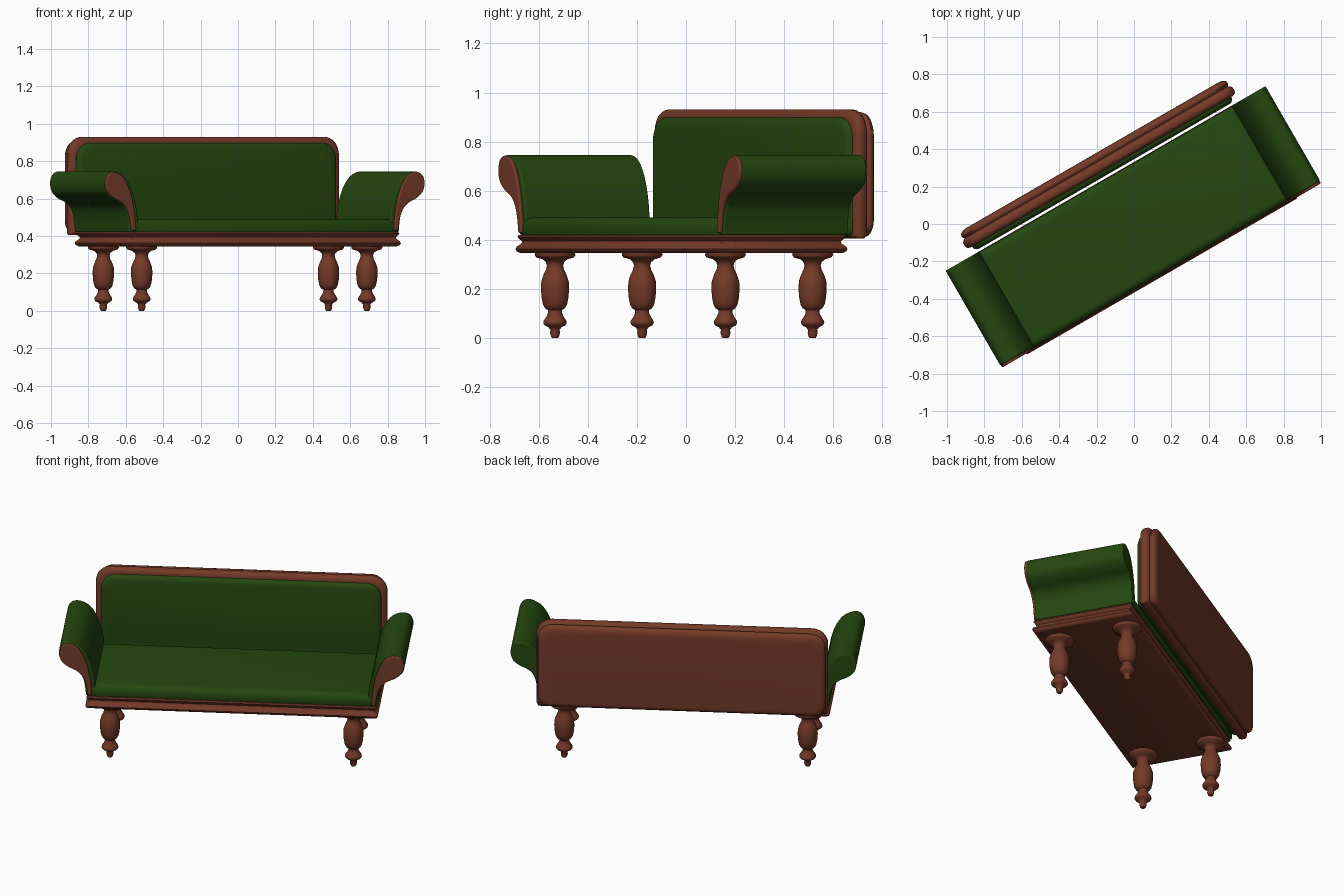
import bpy, bmesh, math
from mathutils import Matrix, Vector

if "Cube" in bpy.data.objects:
    bpy.data.objects.remove(bpy.data.objects["Cube"])

TURN = Matrix.Rotation(math.radians(30), 4, 'Z')   # sofa stands turned on the grid
CX = -0.01                                         # centre along the sofa length


def material(name, rgb):
    m = bpy.data.materials.new(name)
    m.diffuse_color = (*rgb, 1)
    m.use_nodes = True
    m.node_tree.nodes["Principled BSDF"].inputs["Base Color"].default_value = m.diffuse_color
    return m


WOOD = material("brown wood", (0.175, 0.042, 0.021))
GREEN = material("green fabric", (0.018, 0.063, 0.005))


def finish(name, bm, mat, angle=40, bevel=0):
    bmesh.ops.recalc_face_normals(bm, faces=bm.faces)
    bm.transform(TURN)
    me = bpy.data.meshes.new(name)
    bm.to_mesh(me)
    bm.free()
    ob = bpy.data.objects.new(name, me)
    bpy.context.collection.objects.link(ob)
    me.materials.append(mat)
    if bevel:
        mod = ob.modifiers.new("soft edge", 'BEVEL')
        mod.width, mod.segments = bevel, 3
        mod.limit_method, mod.angle_limit = 'ANGLE', math.radians(50)
    bpy.context.view_layer.objects.active = ob
    ob.select_set(True)
    bpy.ops.object.shade_smooth_by_angle(angle=math.radians(angle))
    ob.select_set(False)
    return ob


def loft(name, rings, mat, **kw):
    """Skin a list of equal-length closed rings and cap both ends."""
    bm = bmesh.new()
    loops = [[bm.verts.new(p) for p in r] for r in rings]
    n = len(loops[0])
    for a, b in zip(loops, loops[1:]):
        for i in range(n):
            j = (i + 1) % n
            bm.faces.new((a[i], a[j], b[j], b[i]))
    bm.faces.new(loops[0])
    bm.faces.new(loops[-1])
    return finish(name, bm, mat, **kw)


def rounded_rect(x0, x1, y0, y1, r_low, r_high, n=8):
    pts = []
    for cx, cy, r, start in ((x1 - r_high, y1 - r_high, r_high, 0), (x0 + r_high, y1 - r_high, r_high, 90),
                             (x0 + r_low, y0 + r_low, r_low, 180), (x1 - r_low, y0 + r_low, r_low, 270)):
        for k in range(n + 1):
            a = math.radians(start + 90 * k / n)
            pts.append((cx + r * math.cos(a), cy + r * math.sin(a)))
    return pts


def smooth_curve(pts, steps=5):
    """Catmull-Rom curve through an open list of points."""
    v = [Vector(p) for p in pts]
    v = [v[0]] + v + [v[-1]]
    out = []
    for a, b, c, d in zip(v, v[1:], v[2:], v[3:]):
        for k in range(steps):
            t = k / steps
            out.append(0.5 * (2 * b + (c - a) * t + (2 * a - 5 * b + 4 * c - d) * t ** 2
                              + (3 * b - a - 3 * c + d) * t ** 3))
    return out + [v[-1]]


# Base rail: moulded profile (z, inset) wrapped around the frame
rail = [(0.345, 0.015), (0.352, 0.004), (0.362, 0), (0.372, 0.004), (0.384, 0.018),
        (0.394, 0.02), (0.402, 0.012), (0.412, 0.006), (0.42, 0.01)]
loft("base_rail", [[(x, y, z) for x, y in rounded_rect(CX - 0.835 + i, CX + 0.835 - i, -0.318 + i,
     0.287 - i, 0.006, 0.006, 2)] for z, i in rail], WOOD)

# Seat cushion: softly rounded top edge
seat = [(0.418, 0.004), (0.44, 0), (0.465, 0.003), (0.48, 0.011), (0.487, 0.022), (0.49, 0.035)]
loft("seat_cushion", [[(x, y, z) for x, y in rounded_rect(CX - 0.805 + i, CX + 0.805 - i, -0.305 + i,
     0.285 - i, 0.012, 0.012, 3)] for z, i in seat], GREEN)

# Back frame: stepped moulding (y, inset, lower corner radius) ending in a flat rear panel
frame = [(0.328, 0.022, 0.01), (0.335, 0.006, 0.01), (0.347, 0, 0.01), (0.368, 0, 0.01),
         (0.379, 0.007, 0.015), (0.386, 0.02, 0.03), (0.392, 0.014, 0.05), (0.402, 0.01, 0.06),
         (0.415, 0.014, 0.06), (0.424, 0.025, 0.06), (0.429, 0.042, 0.06), (0.43, 0.06, 0.05)]
loft("back_frame", [[(x, y, z) for x, z in rounded_rect(CX - 0.832 + i, CX + 0.832 - i, 0.405 + i * 0.6,
     0.93 - i, r, 0.09 - i * 0.4)] for y, i, r in frame], WOOD)

# Back cushion
pad = [(0.34, 0), (0.322, 0), (0.312, 0.004), (0.304, 0.013), (0.3, 0.028)]
loft("back_cushion", [[(x, y, z) for x, z in rounded_rect(CX - 0.8 + i, CX + 0.8 - i, 0.412 + i,
     0.898 - i, 0.03, 0.085)] for y, i in pad], GREEN)

# Scroll arms with wooden front panels
arm = smooth_curve([(0.778, 0.42), (0.781, 0.5), (0.794, 0.58), (0.822, 0.66), (0.868, 0.722), (0.925, 0.745),
                    (0.968, 0.733), (0.987, 0.69), (0.977, 0.637), (0.94, 0.602), (0.888, 0.576),
                    (0.856, 0.542), (0.84, 0.49), (0.832, 0.42)])
panel = smooth_curve([(0.797, 0.428), (0.803, 0.5), (0.817, 0.58), (0.842, 0.66), (0.88, 0.72), (0.928, 0.742),
                      (0.966, 0.731), (0.984, 0.69), (0.974, 0.64), (0.938, 0.605), (0.884, 0.577),
                      (0.85, 0.541), (0.831, 0.49), (0.821, 0.428)])
for side, s in (("left", -1), ("right", 1)):
    loft(side + "_arm", [[(CX + s * p.x, y, p.y) for p in arm] for y in (-0.298, 0.287)], GREEN, bevel=0.006)
    loft(side + "_arm_panel", [[(CX + s * p.x, y, p.y) for p in panel] for y in (-0.312, -0.29)],
         WOOD, bevel=0.006)

# Turned legs: lathe profile (radius, z)
leg = [(0.082, 0.348), (0.083, 0.337), (0.077, 0.328), (0.05, 0.32), (0.037, 0.308), (0.033, 0.295),
       (0.037, 0.278), (0.048, 0.255), (0.056, 0.23), (0.0575, 0.2), (0.055, 0.165), (0.049, 0.135),
       (0.04, 0.12), (0.028, 0.113), (0.028, 0.102), (0.036, 0.085), (0.046, 0.07), (0.048, 0.06),
       (0.042, 0.051), (0.027, 0.043), (0.019, 0.033), (0.02, 0.018), (0.016, 0.004), (0.013, 0)]
for lx, ly, name in ((-1, -1, "front_left_leg"), (1, -1, "front_right_leg"),
                     (-1, 1, "back_left_leg"), (1, 1, "back_right_leg")):
    loft(name, [[(-0.018 + lx * 0.695 + r * math.cos(a), ly * 0.205 + r * math.sin(a), z)
         for a in (math.tau * k / 32 for k in range(32))] for r, z in leg], WOOD, angle=50)
